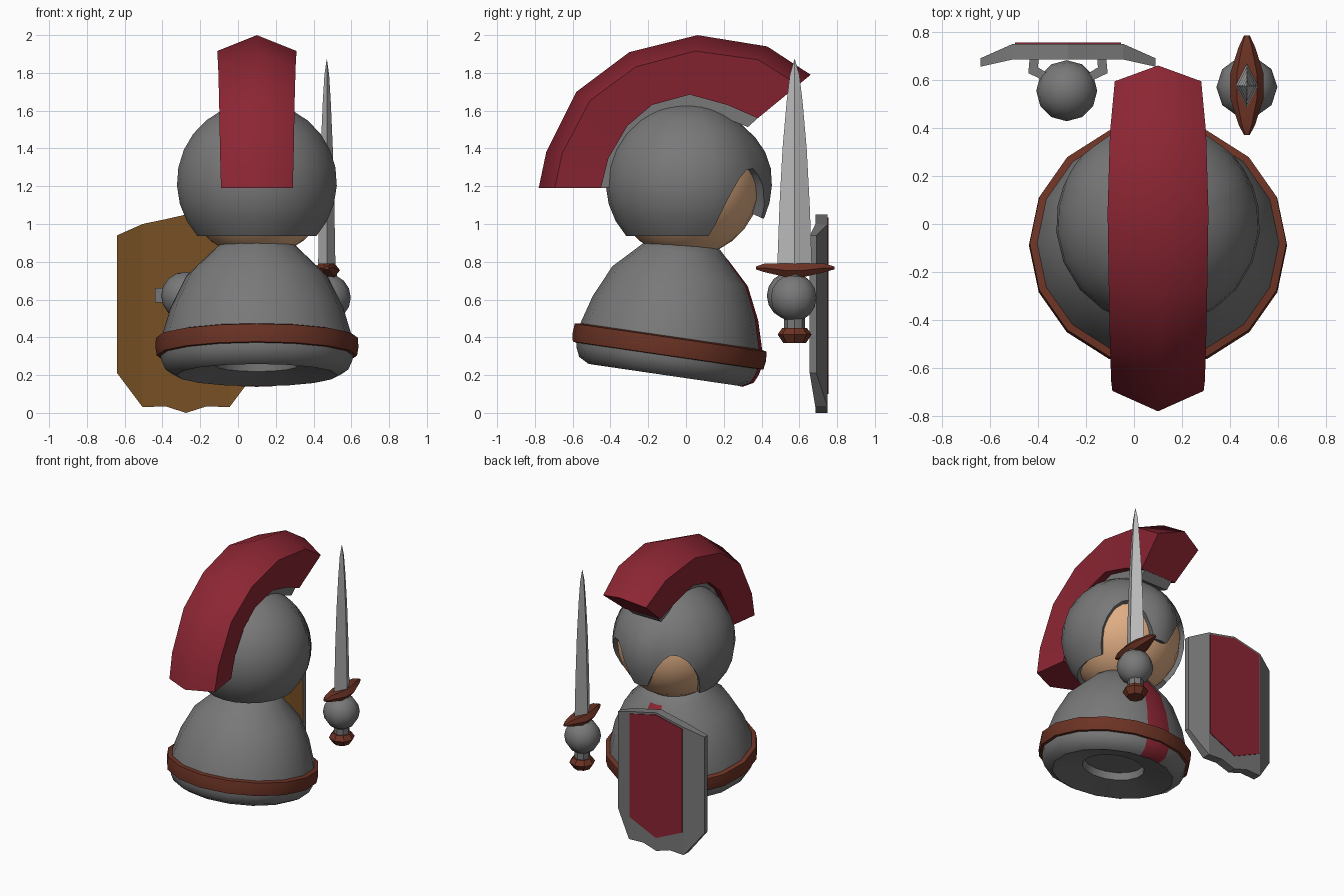
import bpy, bmesh, math
from mathutils import Vector

cube = bpy.data.objects.get("Cube")
if cube:
    bpy.data.objects.remove(cube, do_unlink=True)


def material(name, rgb):
    m = bpy.data.materials.new(name)
    m.use_nodes = True
    m.diffuse_color = (*rgb, 1)
    m.node_tree.nodes["Principled BSDF"].inputs["Base Color"].default_value = (*rgb, 1)
    return m


STEEL = material("grey_steel", (0.19, 0.19, 0.19))
BLADE = material("pale_steel", (0.50, 0.50, 0.50))
RED = material("deep_red", (0.26, 0.019, 0.033))
LEATHER = material("brown_leather", (0.15, 0.033, 0.018))
WOOD = material("wood", (0.19, 0.083, 0.018))
SKIN = material("skin", (0.74, 0.42, 0.23))


def loft(name, sections, mat, closed=True, caps=True, angle=40, loc=(0, 0, 0), tilt=0.0, scale=(1, 1, 1)):
    """Skin a list of equal-length cross-sections into one object."""
    bm = bmesh.new()
    rows = [[bm.verts.new(p) for p in s] for s in sections]
    n = len(rows[0])
    for a, b in zip(rows, rows[1:]):
        for i in range(n if closed else n - 1):
            j = (i + 1) % n
            bm.faces.new((a[i], a[j], b[j], b[i]))
    if caps:
        bm.faces.new(rows[0])
        bm.faces.new(rows[-1])
    bmesh.ops.remove_doubles(bm, verts=bm.verts, dist=1e-5)
    bmesh.ops.recalc_face_normals(bm, faces=bm.faces)
    me = bpy.data.meshes.new(name)
    bm.to_mesh(me)
    bm.free()
    ob = bpy.data.objects.new(name, me)
    bpy.context.collection.objects.link(ob)
    me.materials.append(mat)
    ob.location, ob.scale, ob.rotation_euler.x = loc, scale, tilt
    if angle:
        bpy.ops.object.select_all(action="DESELECT")
        ob.select_set(True)
        bpy.context.view_layer.objects.active = ob
        bpy.ops.object.shade_smooth_by_angle(angle=math.radians(angle))
    return ob


def lathe(name, profile, segs, mat, **kw):
    """Turn (radius, height) points round the z axis."""
    rings = [[(r * math.cos(math.tau * i / segs), r * math.sin(math.tau * i / segs), h)
              for i in range(segs)] for r, h in profile]
    return loft(name, rings, mat, caps=False, **kw)


def ball(name, r, segs, rings, mat, loc):
    prof = [(r * math.sin(math.pi * i / rings), -r * math.cos(math.pi * i / rings))
            for i in range(rings + 1)]
    return lathe(name, prof, segs, mat, angle=60, loc=loc)


def lerp(table, x):
    for (x0, y0), (x1, y1) in zip(table, table[1:]):
        if x <= x1:
            return y0 + (y1 - y0) * (x - x0) / (x1 - x0)
    return table[-1][1]


# Bell-shaped body, leaning forward, with a hollow underside
lean = dict(loc=(0.1, -0.11, 0.2), tilt=-math.radians(8.3), scale=(1.04, 1, 1))
shell = [(0.41, 0.0), (0.465, 0.03), (0.485, 0.075), (0.495, 0.12), (0.486, 0.2),
         (0.44, 0.36), (0.36, 0.53), (0.235, 0.655), (0.19, 0.70)]
lathe("body", [(0, 0.10), (0.20, 0.10), (0.21, 0.05)] + shell + [(0, 0.72)], 16, STEEL, **lean)
lathe("belt", [(0.47, 0.10), (0.51, 0.105), (0.517, 0.15), (0.514, 0.2), (0.47, 0.21)],
      16, LEATHER, **lean)

# Red stripe down the chest
half = math.radians(11.25)
stripe = []
for r, h in shell[:-1]:
    r += 0.005
    x, y = r * math.cos(half) * math.sin(half), r * math.cos(half) ** 2
    stripe.append([(x, y, h - 0.002), (0, r, h - 0.002), (-x, y, h - 0.002)])
loft("chest_stripe", stripe, RED, closed=False, caps=False, **lean)

# Head
HEAD = (0.1, 0, 1.22)
ball("head", 0.395, 24, 14, SKIN, HEAD)

# Helmet: lower rim elevation by angle away from the face centre
rim = [(0, -25), (8, -25), (12, -16), (19, -3), (25, 5), (32, 10), (40, 9), (48, 3),
       (55, -7), (60, -17), (64, -30), (68, -42), (180, -42)]
side = [a for a, _ in rim[1:-1]] + [80, 95, 112, 130, 147, 164]
angles = [0] + side + [180] + [-a for a in reversed(side)]
columns = []
for a in angles:
    low, col = lerp(rim, abs(a)), []
    els = [90 + (low - 90) * i / 10 for i in range(11)]
    for i, el in enumerate(els + [low]):
        bump = 0.03 * max(0, 1 - abs(a) / 25) * max(0, min(1, (45 - el) / 30))
        r = 0.425 + bump if i < 11 else 0.385
        e, t = math.radians(el), math.radians(a)
        col.append((r * math.cos(e) * math.sin(t), r * math.cos(e) * math.cos(t), r * math.sin(e)))
    columns.append(col)
loft("helmet", columns + columns[:1], STEEL, closed=False, caps=False, angle=50, loc=HEAD)

# Crest: outer and inner outline in the side plane (y, z), with half width
outer = [(-0.78, 1.19), (-0.74, 1.38), (-0.58, 1.70), (-0.30, 1.91), (0.06, 2.0), (0.43, 1.94), (0.66, 1.79)]
inner = [(-0.45, 1.19), (-0.41, 1.35), (-0.31, 1.52), (-0.18, 1.63), (0.02, 1.685), (0.22, 1.63), (0.38, 1.56)]
widths = [0.19, 0.195, 0.2, 0.205, 0.21, 0.2, 0.18]
crest = []
for o, i, w in zip(outer, inner, widths):
    o, i = Vector(o), Vector(i)
    s = o + (i - o).normalized() * 0.085
    crest.append([(0, *o), (w, *s), (w * 0.83, *i), (-w * 0.83, *i), (-w, *s)])
loft("crest", crest, RED, angle=50, loc=(0.1, 0, 0))

# Steel mount between helmet and crest, kicked up at its front end
mount = []
for k, p in enumerate(inner + [(0.44, 1.62)]):
    p = Vector(p)
    d = (p - Vector((0, 1.22))).normalized()
    a, b = p + d * 0.01, p - d * (0.07 if k < 7 else 0.03)
    mount.append([(0.12, *a), (0.12, *b), (-0.12, *b), (-0.12, *a)])
loft("crest_mount", mount, STEEL, loc=(0.1, 0, 0))

# Sword
SX, SY = 0.47, 0.575
blade = [[(0.5 * w, 0, z), (0, w, z), (-0.5 * w, 0, z), (0, -w, z)]
         for z, w in [(0.77, 0.092), (1.1, 0.08), (1.4, 0.064), (1.65, 0.042), (1.79, 0.025), (1.87, 0.002)]]
loft("sword_blade", blade, BLADE, angle=25, loc=(SX, SY, 0))
guard = []
for y, w, z0, z1 in [(-0.205, 0.012, 0.76, 0.775), (-0.16, 0.035, 0.745, 0.79), (-0.05, 0.07, 0.72, 0.79),
                     (0.05, 0.07, 0.72, 0.79), (0.16, 0.035, 0.745, 0.79), (0.21, 0.012, 0.76, 0.775)]:
    m = (z0 + z1) / 2
    guard.append([(w, y, m), (w * 0.6, y, z1), (-w * 0.6, y, z1), (-w, y, m), (-w * 0.6, y, z0), (w * 0.6, y, z0)])
loft("sword_guard", guard, LEATHER, angle=30, loc=(SX, SY, 0))
lathe("sword_grip", [(0.055, 0.43), (0.055, 0.74)], 8, STEEL, loc=(SX, SY, 0))
lathe("sword_pommel", [(0, 0.37), (0.06, 0.37), (0.09, 0.415), (0.065, 0.45), (0, 0.45)], 8, LEATHER,
      angle=30, loc=(SX, SY, 0))

# Floating hands
ball("left_hand", 0.127, 10, 8, STEEL, (SX, 0.57, 0.61))
ball("right_hand", 0.127, 12, 8, STEEL, (-0.28, 0.555, 0.62))

# Shield handle, gripped by the right hand
path = [(-0.14, 0.70), (-0.145, 0.64), (-0.07, 0.60), (0.07, 0.60), (0.145, 0.64), (0.14, 0.70)]
handle = [[(x * k, y + dy, z) for k, dy, z in
           [(1.14, -0.012, 0.585), (1.14, -0.012, 0.66), (0.86, 0.012, 0.66), (0.86, 0.012, 0.585)]]
          for x, y in path]
loft("shield_handle", handle, STEEL, angle=0, loc=(-0.275, 0, 0))

# Shield: columns across its width, (x, top, bottom, front y, back y)
shield = []
for x, top, bot, yf, yb in [(-0.365, 0.94, 0.21, 0.69, 0.655), (-0.23, 1.0, 0.03, 0.75, 0.685),
                            (-0.11, 1.025, 0.035, 0.75, 0.685), (0, 1.05, 0.0, 0.75, 0.685),
                            (0.11, 1.025, 0.035, 0.75, 0.685), (0.23, 1.0, 0.03, 0.75, 0.685),
                            (0.365, 0.94, 0.21, 0.69, 0.655)]:
    shield.append([(x, yf, top), (x, yf, bot), (x, yb, bot), (x, yb, top)])
ob = loft("shield", shield, STEEL, angle=0, loc=(-0.275, 0, 0))
ob.data.materials.append(WOOD)
for f in ob.data.polygons:
    f.material_index = 1 if f.normal.y < -0.5 else 0

# Red field on the shield face
field = [[(x, y, z) for y in (0.748, 0.755) for z in ((top, bot) if y < 0.75 else (bot, top))]
         for x, top, bot in [(-0.22, 0.985, 0.2), (0, 1.035, 0.1), (0.22, 0.985, 0.2)]]
loft("shield_field", field, RED, angle=0, loc=(-0.275, 0, 0))
